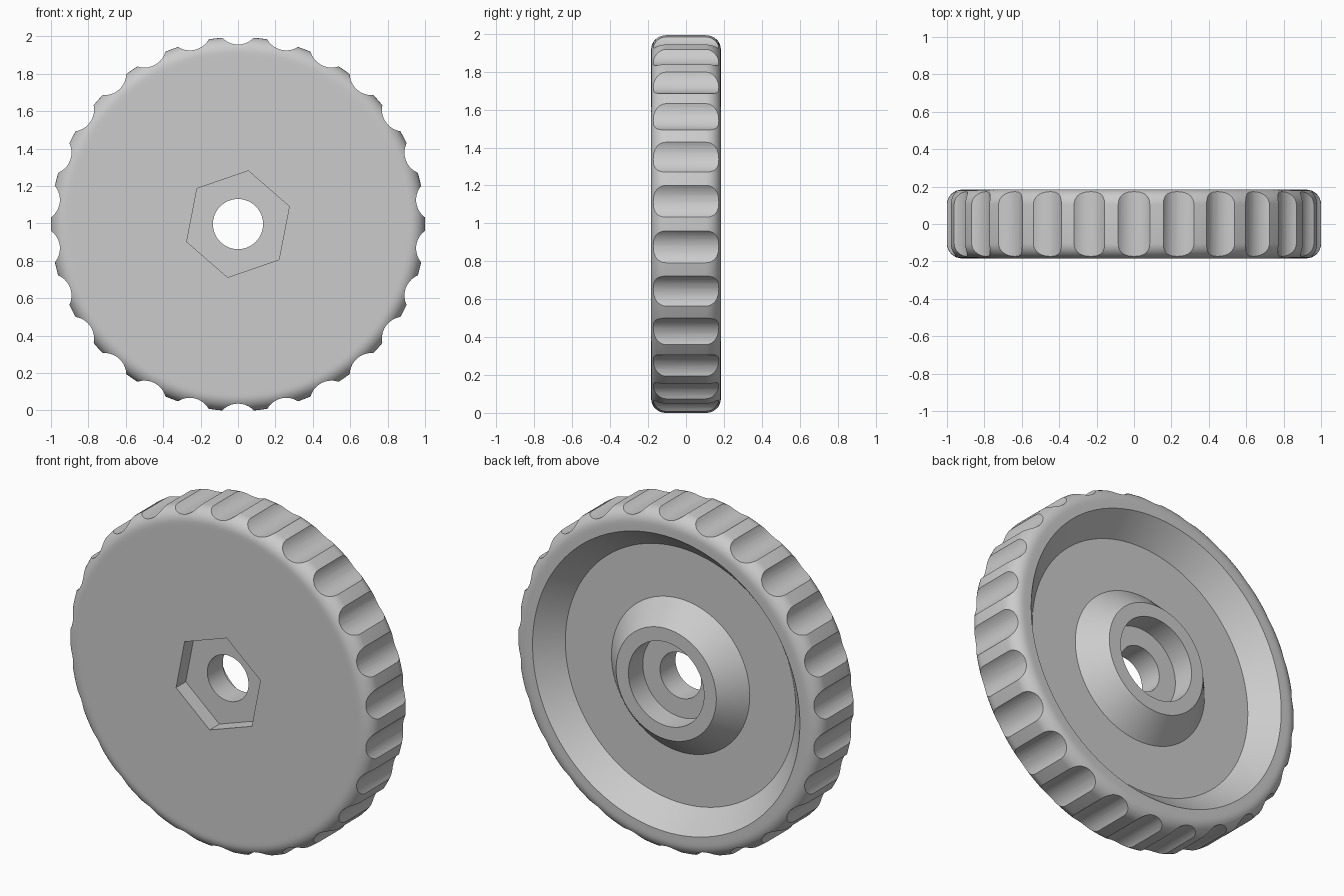
import bpy, bmesh
from math import sin, cos, pi, radians
from mathutils import Matrix, Vector

HALF = 0.184      # half thickness
FILLET = 0.08     # rounding of the outer edges
BORE = 0.134
FLOOR = 0.05      # depth position of the rear recess floor
FLUTES = 26
CENTRE_Z = 0.996

if "Cube" in bpy.data.objects:
    bpy.data.objects.remove(bpy.data.objects["Cube"], do_unlink=True)

grey = bpy.data.materials.new("plain grey")
grey.use_nodes = True
colour = (0.6, 0.6, 0.6, 1)
grey.diffuse_color = colour
grey.node_tree.nodes["Principled BSDF"].inputs["Base Color"].default_value = colour


def make_object(name, bm):
    bmesh.ops.recalc_face_normals(bm, faces=bm.faces)
    mesh = bpy.data.meshes.new(name)
    bm.to_mesh(mesh)
    bm.free()
    mesh.materials.append(grey)
    obj = bpy.data.objects.new(name, mesh)
    obj.location.z = CENTRE_Z
    bpy.context.collection.objects.link(obj)
    return obj


def prism(bm, cx, cz, radius, sides, phase, y0, y1):
    """Add a straight prism running along y."""
    angles = [phase + 2 * pi * i / sides for i in range(sides)]
    base = bm.faces.new([bm.verts.new((cx + radius * cos(a), y0, cz + radius * sin(a)))
                         for a in angles])
    new = bmesh.ops.extrude_face_region(bm, geom=[base], use_keep_orig=True)["geom"]
    verts = [v for v in new if isinstance(v, bmesh.types.BMVert)]
    bmesh.ops.translate(bm, verts=verts, vec=(0, y1 - y0, 0))


# Wheel cross-section as (radius, y): front face, rounded rim, rear recess, hub
def rounded_corner(side):
    arc = [(1 - FILLET + FILLET * sin(t), side * (HALF - FILLET + FILLET * cos(t)))
           for t in (pi / 2 * i / 8 for i in range(9))]
    return arc if side < 0 else arc[::-1]


profile = [(BORE, -HALF), (0.9, -HALF)]
profile += rounded_corner(-1) + rounded_corner(1)
profile += [(0.9, HALF), (0.87, HALF), (0.75, FLOOR), (0.45, FLOOR),
            (0.326, HALF), (0.246, HALF), (0.246, FLOOR), (BORE, FLOOR)]

bm = bmesh.new()
verts = [bm.verts.new((r, y, 0)) for r, y in profile]
edges = [bm.edges.new((a, b)) for a, b in zip(verts, verts[1:] + verts[:1])]
bmesh.ops.spin(bm, geom=verts + edges, cent=(0, 0, 0), axis=(0, 1, 0),
               angle=2 * pi, steps=FLUTES * 6)
bmesh.ops.remove_doubles(bm, verts=bm.verts, dist=0.0001)
wheel = make_object("knob_wheel", bm)

# Grip flutes around the rim, and the hexagonal nut pocket in the front
bm = bmesh.new()
for i in range(FLUTES):
    a = pi / 2 + 2 * pi * i / FLUTES
    prism(bm, 1.077 * cos(a), 1.077 * sin(a), 0.117, 40, a, -0.3, 0.3)
prism(bm, 0, 0, 0.29, 6, radians(79), -0.3, -HALF + 0.09)
cutter = make_object("flute_and_pocket_cutter", bm)
cutter.hide_render = True

cut = wheel.modifiers.new("cuts", "BOOLEAN")
cut.operation = "DIFFERENCE"
cut.solver = "EXACT"
cut.object = cutter
bpy.context.view_layer.objects.active = wheel
wheel.select_set(True)
bpy.ops.object.modifier_apply(modifier=cut.name)
bpy.data.objects.remove(cutter, do_unlink=True)
bpy.ops.object.shade_smooth_by_angle(angle=radians(25))
